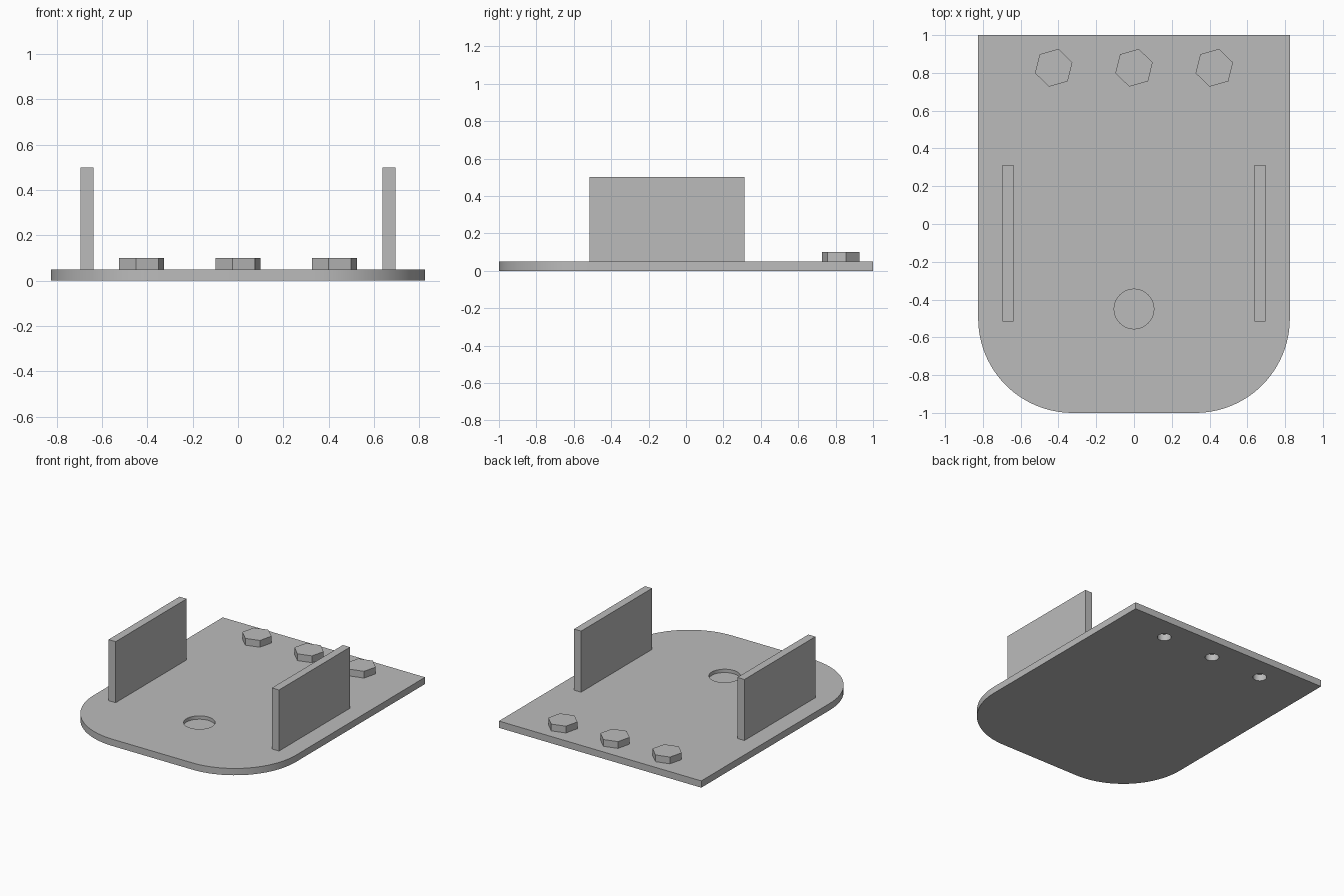
import bpy, bmesh
from math import radians, pi, cos, sin

cube = bpy.data.objects.get("Cube")
if cube:
    bpy.data.objects.remove(cube, do_unlink=True)

THICK = 0.05
BOLT_Y = 0.827
BOLT_XS = {"right": -0.425, "middle": 0.0, "left": 0.425}

grey = bpy.data.materials.new("plain grey")
grey.use_nodes = True
colour = (0.5, 0.5, 0.5, 1)
grey.diffuse_color = colour
grey.node_tree.nodes["Principled BSDF"].inputs["Base Color"].default_value = colour


def extrude_profile(name, points, z0, z1):
    """Make a solid by raising a flat outline from z0 to z1."""
    bm = bmesh.new()
    face = bm.faces.new([bm.verts.new((x, y, z0)) for x, y in points])
    raised = bmesh.ops.extrude_face_region(bm, geom=[face])["geom"]
    verts = [v for v in raised if isinstance(v, bmesh.types.BMVert)]
    bmesh.ops.translate(bm, verts=verts, vec=(0, 0, z1 - z0))
    bmesh.ops.recalc_face_normals(bm, faces=bm.faces)
    mesh = bpy.data.meshes.new(name)
    bm.to_mesh(mesh)
    bm.free()
    mesh.materials.append(grey)
    obj = bpy.data.objects.new(name, mesh)
    bpy.context.collection.objects.link(obj)
    return obj


def arc(cx, cy, r, start, end, steps):
    angles = [start + (end - start) * i / steps for i in range(steps + 1)]
    return [(cx + r * cos(a), cy + r * sin(a)) for a in angles]


def polygon(cx, cy, r, sides, turn=0.0):
    return arc(cx, cy, r, turn, turn + 2 * pi, sides)[:-1]


def rectangle(x0, x1, y0, y1):
    return [(x0, y0), (x1, y0), (x1, y1), (x0, y1)]


# Base plate: square at the back, large rounded corners at the front
W, R = 0.825, 0.5
outline = [(W, 1), (-W, 1)]
outline += arc(R - W, R - 1, R, pi, 1.5 * pi, 24)
outline += arc(W - R, R - 1, R, 1.5 * pi, 2 * pi, 24)
plate = extrude_profile("base_plate", outline, 0, THICK)

# Round recess in the top, and bolt holes through the plate
cutters = [extrude_profile("recess_cutter", polygon(0, -0.45, 0.105, 48), THICK / 2, 0.2)]
for side, x in BOLT_XS.items():
    cutters.append(extrude_profile(side + "_hole_cutter",
                                   polygon(x, BOLT_Y, 0.047, 32), -0.1, 0.1))
bpy.context.view_layer.objects.active = plate
for cutter in cutters:
    cutter.hide_render = True
    mod = plate.modifiers.new("cut", "BOOLEAN")
    mod.operation = "DIFFERENCE"
    mod.solver = "EXACT"
    mod.object = cutter
    bpy.ops.object.modifier_apply(modifier=mod.name)
    bpy.data.objects.remove(cutter, do_unlink=True)

# Smooth the curved rims, keep flat edges sharp
bpy.ops.object.select_all(action="DESELECT")
plate.select_set(True)
bpy.ops.object.shade_smooth_by_angle(angle=radians(30))

# Upright side walls
for side, s in (("right", -1), ("left", 1)):
    xs = sorted((s * 0.637, s * 0.695))
    extrude_profile(side + "_wall", rectangle(*xs, -0.515, 0.312), THICK, 0.5)

# Hexagonal bolt heads
for side, x in BOLT_XS.items():
    extrude_profile(side + "_bolt_head",
                    polygon(x, BOLT_Y, 0.103, 6, radians(16)), THICK, 0.1)
